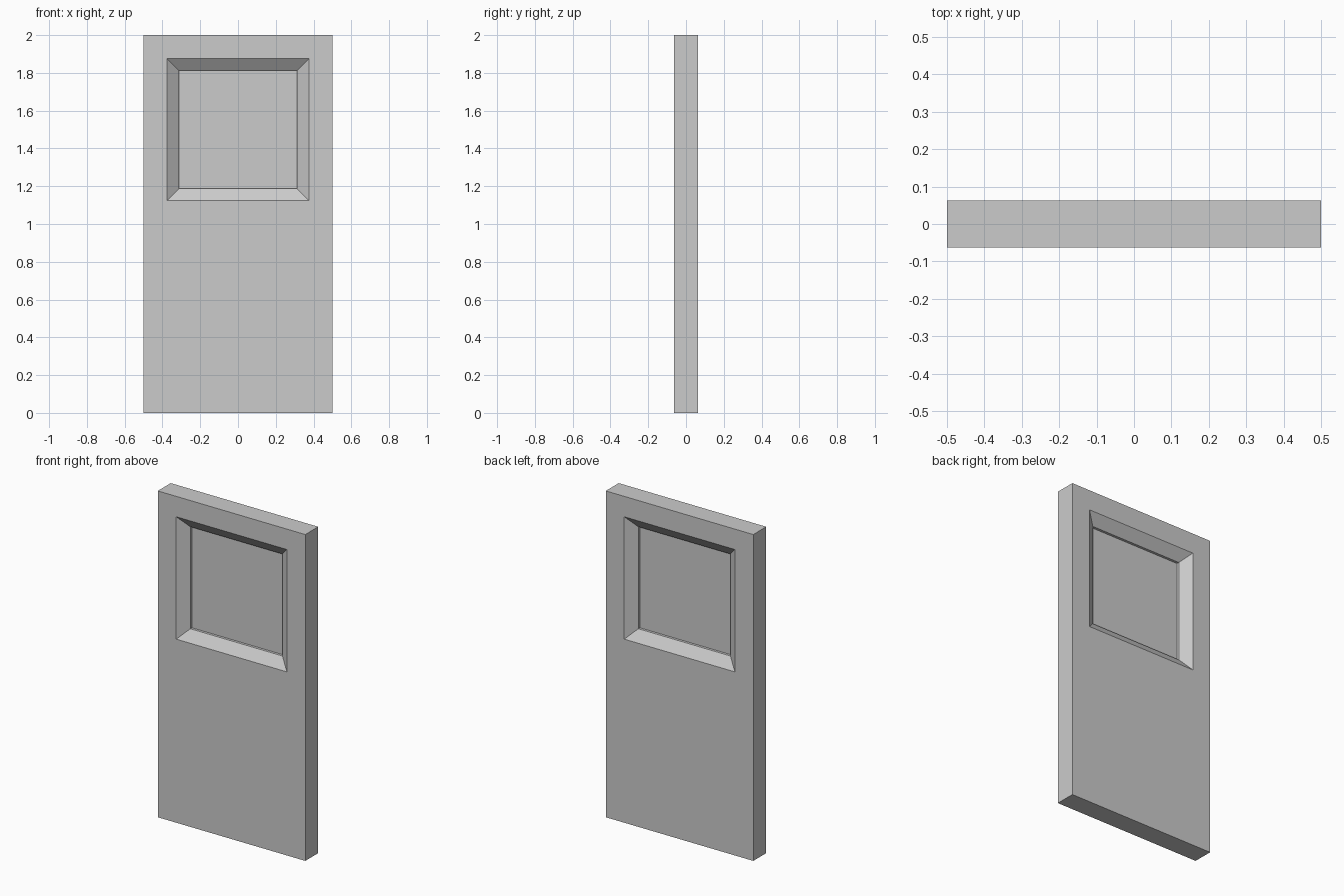
import bpy, bmesh

if "Cube" in bpy.data.objects:
    bpy.data.objects.remove(bpy.data.objects["Cube"])


def ring(bm, half_w, z0, z1, y):
    """Rectangle of four verts in the XZ plane at depth y."""
    return [bm.verts.new((x, y, z)) for x, z in
            ((-half_w, z0), (half_w, z0), (half_w, z1), (-half_w, z1))]


def finish(bm, name):
    mesh = bpy.data.meshes.new(name)
    bm.to_mesh(mesh)
    bm.free()
    obj = bpy.data.objects.new(name, mesh)
    bpy.context.collection.objects.link(obj)
    return obj


# Half section: slab edge, bevelled window opening, inner window edge
half = [(0.5, 0.0, 2.0, 0.0625),
        (0.375, 1.125, 1.875, 0.0625),
        (0.3125, 1.1875, 1.8125, 0.0156)]

# Door slab: front rings then mirrored back rings, bridged in a closed loop
bm = bmesh.new()
rings = [ring(bm, w, a, b, -y) for w, a, b, y in half]
rings += [ring(bm, w, a, b, y) for w, a, b, y in reversed(half)]
for i, r in enumerate(rings):
    s = rings[(i + 1) % len(rings)]
    for k in range(4):
        n = (k + 1) % 4
        bm.faces.new((r[k], r[n], s[n], s[k]))
bmesh.ops.recalc_face_normals(bm, faces=bm.faces)
finish(bm, "door_slab")

# Window pane: flat sheet in the middle of the thickness
bm = bmesh.new()
bm.faces.new(ring(bm, 0.3125, 1.1875, 1.8125, 0.0))
finish(bm, "window_pane")
